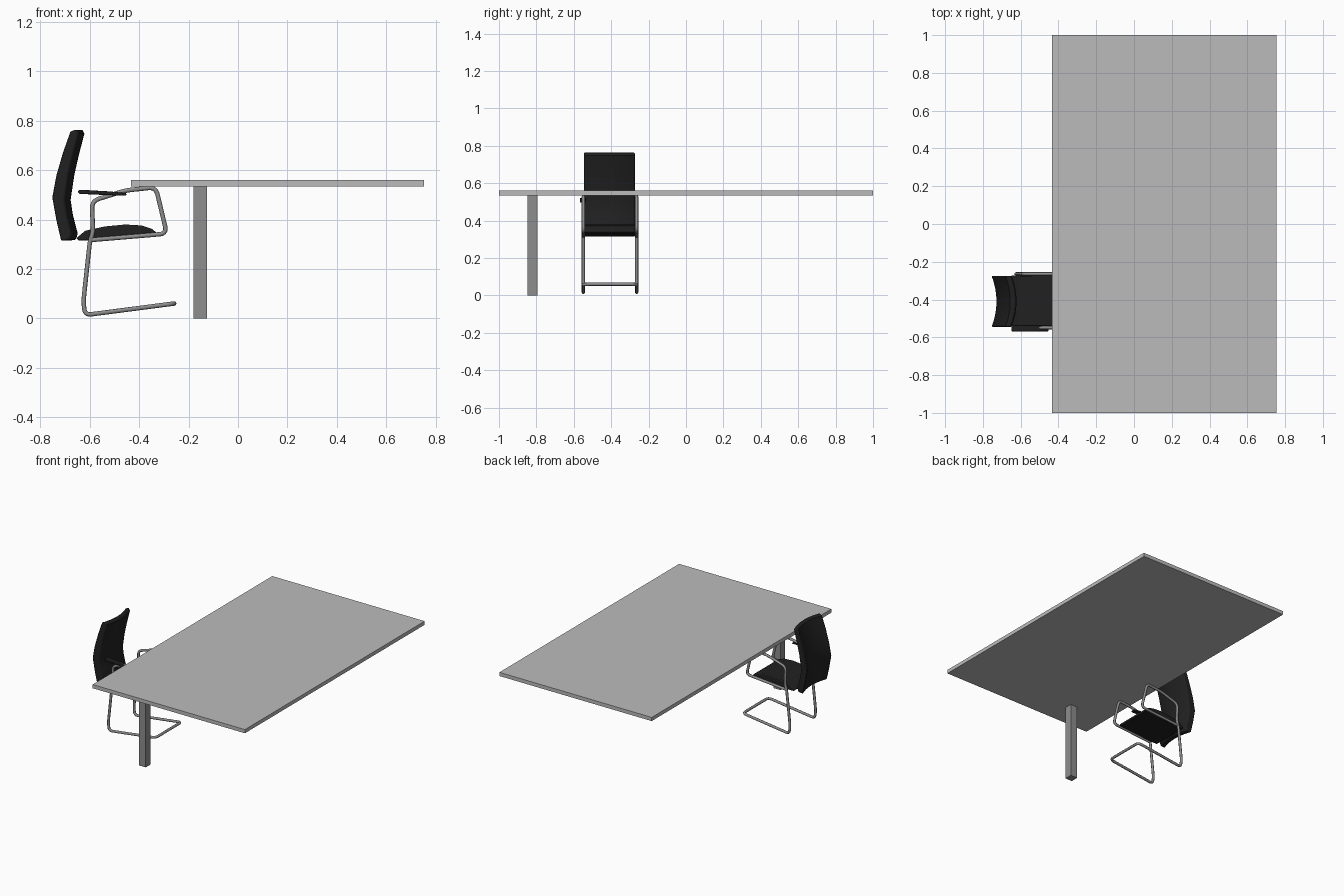
import bpy, bmesh, math
from mathutils import Vector

if "Cube" in bpy.data.objects:
    bpy.data.objects.remove(bpy.data.objects["Cube"], do_unlink=True)


def material(name, value):
    m = bpy.data.materials.new(name)
    m.use_nodes = True
    color = (value, value, value, 1)
    m.diffuse_color = color
    m.node_tree.nodes["Principled BSDF"].inputs["Base Color"].default_value = color
    return m


LIGHT_GREY = material("light grey", 0.5)
STEEL = material("steel grey", 0.27)
BLACK = material("black upholstery", 0.015)


def add_object(name, data, mat):
    ob = bpy.data.objects.new(name, data)
    bpy.context.scene.collection.objects.link(ob)
    data.materials.append(mat)
    return ob


def select(ob):
    bpy.ops.object.select_all(action="DESELECT")
    ob.select_set(True)
    bpy.context.view_layer.objects.active = ob


def box(name, low, high, mat):
    low, high = Vector(low), Vector(high)
    bm = bmesh.new()
    bmesh.ops.create_cube(bm, size=1)
    for v in bm.verts:
        v.co = (low + high) / 2 + v.co * (high - low)
    mesh = bpy.data.meshes.new(name)
    bm.to_mesh(mesh)
    bm.free()
    return add_object(name, mesh, mat)


def cushion(name, profile, y0, y1, bow, soft, mat, steps=8):
    """Sweep an x-z profile across y, pulling both sides back by bow."""
    bm = bmesh.new()
    rings = []
    for i in range(steps + 1):
        t = i / steps
        shift = -bow * (2 * t - 1) ** 2
        rings.append([bm.verts.new((x + shift, y0 + (y1 - y0) * t, z))
                      for x, z in profile])
    n = len(profile)
    for a, b in zip(rings, rings[1:]):
        for k in range(n):
            bm.faces.new((a[k], a[(k + 1) % n], b[(k + 1) % n], b[k]))
    bm.faces.new(rings[0])
    bm.faces.new(rings[-1])
    bmesh.ops.recalc_face_normals(bm, faces=bm.faces)
    mesh = bpy.data.meshes.new(name)
    bm.to_mesh(mesh)
    bm.free()
    ob = add_object(name, mesh, mat)
    bevel = ob.modifiers.new("soft edges", "BEVEL")
    bevel.width = soft
    bevel.segments = 2
    bevel.limit_method = "ANGLE"
    bevel.angle_limit = math.radians(50)
    select(ob)
    bpy.ops.object.shade_smooth_by_angle(angle=math.radians(35))
    return ob


def rounded(points, radius, steps=5):
    """Replace every inner corner of a path with a short curve."""
    path = [points[0]]
    for a, p, b in zip(points, points[1:], points[2:]):
        r = min(radius, (a - p).length * 0.45, (b - p).length * 0.45)
        start = p + (a - p).normalized() * r
        end = p + (b - p).normalized() * r
        for i in range(steps + 1):
            t = i / steps
            path.append(start * (1 - t) ** 2 + p * 2 * t * (1 - t) + end * t * t)
    return path + [points[-1]]


def tube(name, path, radius, mat):
    curve = bpy.data.curves.new(name, "CURVE")
    curve.dimensions = "3D"
    curve.bevel_depth = radius
    curve.bevel_resolution = 2
    curve.use_fill_caps = True
    spline = curve.splines.new("POLY")
    spline.points.add(len(path) - 1)
    for point, co in zip(spline.points, path):
        point.co = (*co, 1)
    ob = add_object(name, curve, mat)
    select(ob)
    bpy.ops.object.convert(target="MESH")
    bpy.ops.object.shade_smooth_by_angle(angle=math.radians(50))


# Table
box("table_top", (-0.433, -1, 0.534), (0.754, 1, 0.56), LIGHT_GREY)
box("table_leg", (-0.18, -0.847, 0), (-0.126, -0.793, 0.534), STEEL)

# Chair frame: seat rail, arm, rear upright and floor runner on each side
SIDE = [(-0.598, 0.317), (-0.288, 0.343), (-0.333, 0.531), (-0.455, 0.518),
        (-0.592, 0.475), (-0.587, 0.35), (-0.6, 0.31), (-0.626, 0.07),
        (-0.62, 0.013), (-0.258, 0.06)]
RIGHT_Y, LEFT_Y = -0.549, -0.264
right_side = [Vector((x, RIGHT_Y, z)) for x, z in SIDE]
left_side = [Vector((x, LEFT_Y, z)) for x, z in reversed(SIDE)]
tube("chair_frame", rounded(right_side + left_side, 0.03), 0.009, STEEL)

# Seat cushion
cushion("seat", [(-0.655, 0.325), (-0.618, 0.355), (-0.54, 0.372), (-0.456, 0.38),
                 (-0.39, 0.376), (-0.35, 0.363), (-0.327, 0.345), (-0.335, 0.335),
                 (-0.6, 0.314), (-0.645, 0.315)],
        -0.541, -0.273, 0, 0.006, BLACK, steps=1)

# Backrest, bowed forward in the middle
cushion("backrest", [(-0.622, 0.748), (-0.645, 0.66), (-0.663, 0.58), (-0.678, 0.48),
                     (-0.669, 0.42), (-0.649, 0.343), (-0.657, 0.318),
                     (-0.692, 0.314), (-0.712, 0.4), (-0.728, 0.49),
                     (-0.711, 0.58), (-0.685, 0.67), (-0.655, 0.755), (-0.632, 0.766)],
        -0.545, -0.274, 0.026, 0.006, BLACK)

# Single arm pad
cushion("arm_pad", [(-0.65, 0.512), (-0.642, 0.521), (-0.52, 0.514), (-0.452, 0.507),
                    (-0.452, 0.497), (-0.53, 0.499), (-0.642, 0.504)],
        -0.568, -0.534, 0, 0.004, BLACK, steps=1)
